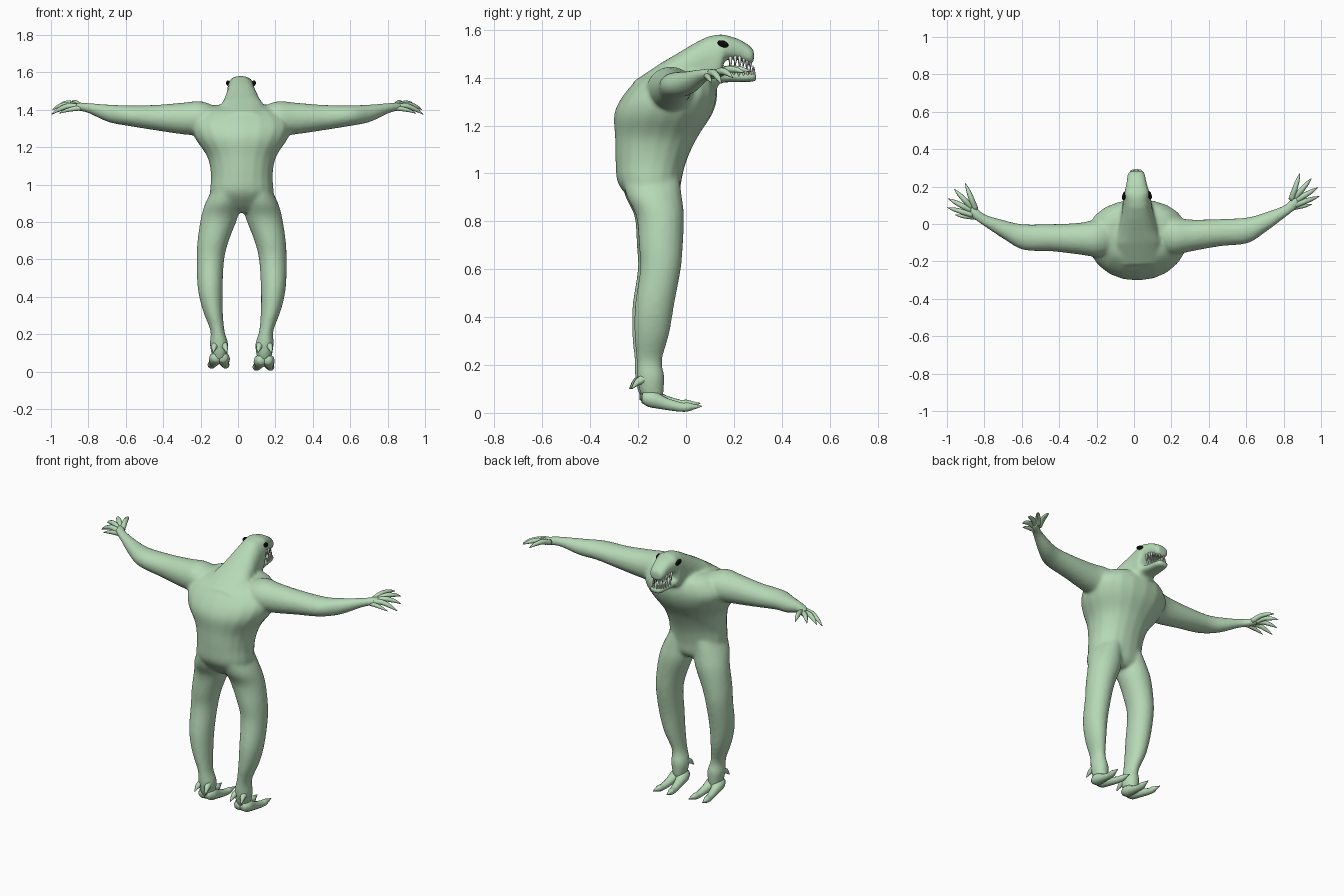
import bpy, bmesh, math
from mathutils import Vector

if "Cube" in bpy.data.objects:
    bpy.data.objects.remove(bpy.data.objects["Cube"])

TURN = 0.03    # whole figure is turned very slightly
CX = 0.016     # middle of the trunk


def material(name, rgb):
    m = bpy.data.materials.new(name)
    m.diffuse_color = (*rgb, 1)
    m.use_nodes = True
    m.node_tree.nodes["Principled BSDF"].inputs["Base Color"].default_value = m.diffuse_color
    return m


GREEN = material("pale green skin", (0.47, 0.69, 0.47))
WHITE = material("white teeth", (0.85, 0.85, 0.82))
BLACK = material("black eyes", (0.003, 0.003, 0.003))
X, Y, Z = Vector((1, 0, 0)), Vector((0, 1, 0)), Vector((0, 0, 1))


def loft(bm, rings, e=1.0, n=20):
    """rings: list of (centre, u vector, v vector), skinned and capped"""
    def sp(t):
        return math.copysign(abs(t) ** e, t)
    loops = []
    for c, u, v in rings:
        angles = [2 * math.pi * i / n for i in range(n)]
        loops.append([bm.verts.new(c + u * sp(math.cos(a)) + v * sp(math.sin(a))) for a in angles])
    for a, b in zip(loops, loops[1:]):
        for i in range(n):
            j = (i + 1) % n
            bm.faces.new((a[i], a[j], b[j], b[i]))
    bm.faces.new(loops[0])
    bm.faces.new(loops[-1])


def refine(rows, steps=4):
    """Catmull-Rom interpolation of rows of numbers"""
    out = []
    for i in range(len(rows) - 1):
        p = [rows[max(0, min(len(rows) - 1, i + k))] for k in (-1, 0, 1, 2)]
        for s in range(steps):
            t = s / steps
            out.append([0.5 * (2 * b + (c - a) * t + (2 * a - 5 * b + 4 * c - d) * t * t
                               + (3 * b - a - 3 * c + d) * t ** 3) for a, b, c, d in zip(*p)])
    return out + [rows[-1]]


def tube(bm, pts, n=10):
    """round tapering tube through (x, y, z, radius) points"""
    pts = refine(pts, 3)
    rings = []
    for i, p in enumerate(pts):
        a, b = pts[max(0, i - 1)], pts[min(len(pts) - 1, i + 1)]
        d = (Vector(b[:3]) - Vector(a[:3])).normalized()
        u = d.cross(Z).normalized()
        rings.append((Vector(p[:3]), u * p[3], d.cross(u) * p[3]))
    loft(bm, rings, n=n)


def finish(bm, name, mat):
    bmesh.ops.recalc_face_normals(bm, faces=bm.faces[:])
    me = bpy.data.meshes.new(name)
    for f in bm.faces:
        f.smooth = True
    bm.to_mesh(me)
    bm.free()
    me.materials.append(mat)
    ob = bpy.data.objects.new(name, me)
    ob.rotation_euler.z = TURN
    bpy.context.collection.objects.link(ob)
    return ob


# body: trunk, head, arms and legs fused into one skin
body = bmesh.new()

# trunk rows: z, half width, y centre, half depth
trunk = [(0.85, .10, -.12, .06), (0.89, .155, -.13, .10), (0.96, .17, -.153, .132), (1.05, .165, -.147, .148),
         (1.15, .185, -.125, .172), (1.25, .25, -.095, .205), (1.33, .27, -.065, .195),
         (1.40, .21, -.04, .15), (1.425, .15, -.02, .08)]
loft(body, [(Vector((CX, y, z)), X * rx, Y * ry) for z, rx, y, ry in refine(trunk)], 0.92)

# head and neck rows: y, underside z, top z, half width
head = [(-.22, 1.22, 1.385, .13), (-.10, 1.28, 1.465, .13), (-.04, 1.28, 1.50, .11), (.03, 1.29, 1.542, .092),
        (.09, 1.31, 1.573, .08), (.14, 1.375, 1.582, .075), (.16, 1.475, 1.58, .07), (.22, 1.475, 1.562, .054),
        (.265, 1.455, 1.535, .047), (.283, 1.465, 1.515, .036)]
loft(body, [(Vector((CX + .004, y, (a + b) / 2)), X * w, Z * (b - a) / 2) for y, a, b, w in head], 0.8)

# lower jaw
jaw = [(.06, 1.36, 1.43, .055), (.15, 1.38, 1.43, .058), (.22, 1.382, 1.424, .05), (.27, 1.382, 1.422, .043),
       (.294, 1.386, 1.42, .03)]
loft(body, [(Vector((CX + .004, y, (a + b) / 2)), X * w, Z * (b - a) / 2) for y, a, b, w in jaw], 0.8)

# arm rows: x, y centre, half depth, z centre, half height
arm = [(.10, -.06, .08, 1.35, .055), (.20, -.07, .10, 1.355, .09), (.30, -.07, .085, 1.353, .085),
       (.45, -.06, .073, 1.358, .068), (.60, -.052, .069, 1.369, .055), (.70, -.010, .052, 1.381, .047),
       (.80, .042, .034, 1.408, .028), (.845, .078, .038, 1.416, .024), (.88, .105, .035, 1.418, .018)]
# leg rows: z, x centre, half width, y centre, half depth
leg = [(.98, .08, .075, -.15, .12), (.90, .10, .095, -.135, .115), (.82, .12, .098, -.112, .10),
       (.70, .152, .084, -.11, .092), (.60, .167, .074, -.112, .085), (.45, .169, .067, -.137, .082),
       (.33, .156, .054, -.148, .073), (.22, .131, .038, -.158, .054), (.15, .122, .049, -.152, .058),
       (.09, .12, .042, -.148, .05), (.055, .12, .03, -.14, .04)]
for s in (-1, 1):
    loft(body, [(Vector((s * x + .005, y, z)), Y * ry, Z * rz) for x, y, ry, z, rz in refine(arm)])
    loft(body, [(Vector((s * x + CX, y, z)), X * rx, Y * ry) for z, x, rx, y, ry in refine(leg)])

ob = finish(body, "body", GREEN)
r = ob.modifiers.new("fuse", 'REMESH')
r.mode, r.voxel_size, r.use_smooth_shade = 'VOXEL', 0.009, True
sm = ob.modifiers.new("soften", 'SMOOTH')
sm.factor, sm.iterations = 0.5, 9

# clawed fingers
for s, side in ((-1, "left"), (1, "right")):
    bm = bmesh.new()
    for bx, by, tx, ty, tz in ((.845, .105, .895, .245, 1.425), (.865, .115, .955, .215, 1.42),
                               (.87, .10, .988, .165, 1.40), (.86, .075, .994, .118, 1.375)):
        row = []
        for t, lift, rad in ((0, 0, .016), (.35, .016, .015), (.65, .014, .012), (.82, .009, .008), (1, 0, .0015)):
            row.append((s * (bx + (tx - bx) * t), by + (ty - by) * t, 1.418 + (tz - 1.418) * t + lift, rad))
        tube(bm, row)
    # Thumb
    tube(bm, [(s * .83, .06, 1.41, .014), (s * .875, .065, 1.405, .013), (s * .92, .07, 1.395, .009),
              (s * .955, .078, 1.38, .0015)])
    finish(bm, side + "_fingers", GREEN)

    # two long toes and two heel spurs
    bm = bmesh.new()
    fx, dz = s * .12 + CX, -.006 - .006 * s
    for k in (-1, 1):
        tube(bm, [(fx + k * a, y, z + dz, rad) for a, y, z, rad in
                  ((.016, -.187, .075, .022), (.02, -.15, .07, .036), (.028, -.09, .05, .026),
                   (.036, -.025, .036, .02), (.04, .005, .037, .019), (.043, .03, .038, .011),
                   (.046, .062, .04, .0015))])
        tube(bm, [(fx + k * a, y, z, rad) for a, y, z, rad in
                  ((.02, -.17, .145, .022), (.03, -.205, .13, .015), (.036, -.232, .10, .002))])
    finish(bm, side + "_toes", GREEN)

    # eye
    bm = bmesh.new()
    bmesh.ops.create_uvsphere(bm, u_segments=16, v_segments=10, radius=1)
    for v in bm.verts:
        x, y, z = v.co.x * .011, v.co.y * .023, v.co.z * .014
        v.co = (CX + .004 + s * .068 + x - s * .2 * y, .152 + y, 1.541 + z - .25 * y)
    finish(bm, side + "_eye", BLACK)


# teeth: rows of cones around each jaw
def teeth(name, count, base, tip, rad, y0):
    bm = bmesh.new()
    for i in range(count):
        a = math.radians(-80 + 160 * i / (count - 1))
        x = CX + .004 + .043 * math.copysign(abs(math.sin(a)) ** .65, a)
        y = y0 + .105 * math.cos(a)
        end = tip + (base - tip) * .25 * (i % 2)
        rings = [(Vector((x, y, base)), X * rad, Y * rad),
                 (Vector((x, y + .002, (base + end) / 2)), X * rad * .7, Y * rad * .7),
                 (Vector((x, y, end)), X * .0008, Y * .0008)]
        loft(bm, rings, n=8)
    finish(bm, name, WHITE)


teeth("upper_teeth", 15, 1.493, 1.432, .0075, .165)
teeth("lower_teeth", 14, 1.405, 1.452, .006, .178)
